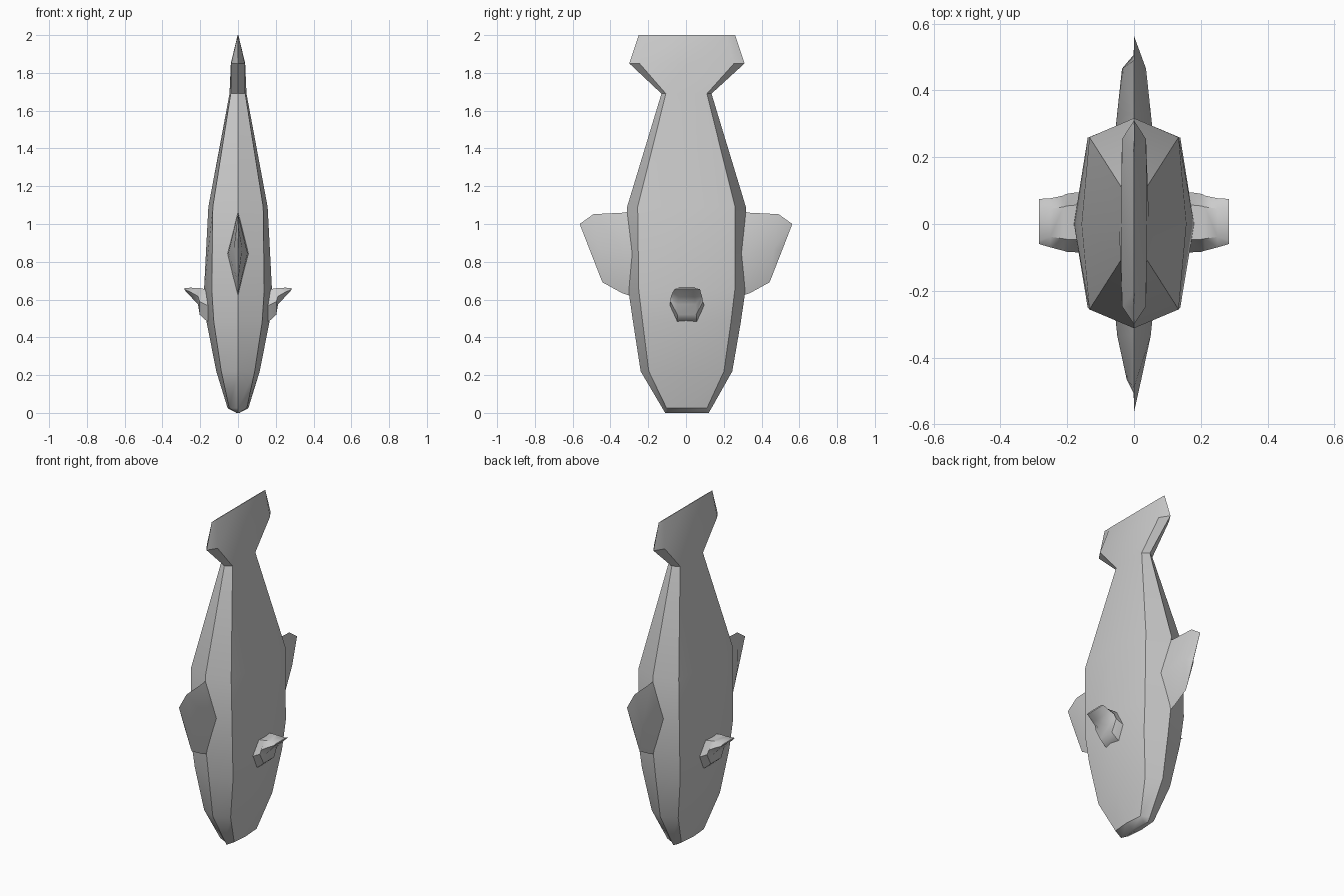
import bpy, math

if "Cube" in bpy.data.objects:
    bpy.data.objects.remove(bpy.data.objects["Cube"])


def loft(name, rings, angle=40):
    """Skin a list of equal-sized point rings and cap both ends."""
    n = len(rings[0])
    verts = [p for r in rings for p in r]
    faces = [(i * n + j, i * n + (j + 1) % n, (i + 1) * n + (j + 1) % n, (i + 1) * n + j)
             for i in range(len(rings) - 1) for j in range(n)]
    faces += [tuple(range(n))[::-1], tuple(range((len(rings) - 1) * n, len(rings) * n))]
    mesh = bpy.data.meshes.new(name)
    mesh.from_pydata(verts, [], faces)
    obj = bpy.data.objects.new(name, mesh)
    bpy.context.collection.objects.link(obj)
    bpy.ops.object.select_all(action='DESELECT')
    obj.select_set(True)
    bpy.context.view_layer.objects.active = obj
    bpy.ops.object.mode_set(mode='EDIT')
    bpy.ops.mesh.select_all(action='SELECT')
    bpy.ops.mesh.normals_make_consistent(inside=False)
    bpy.ops.object.mode_set(mode='OBJECT')
    bpy.ops.object.shade_smooth_by_angle(angle=math.radians(angle))
    return obj


def body_ring(z, w, back, front, k):
    """Eight-sided section: half width, +y and -y reach, shoulder width ratio."""
    s = 0.82
    return [(w, 0, z), (k * w, s * back, z), (0, back, z), (-k * w, s * back, z),
            (-w, 0, z), (-k * w, -s * front, z), (0, -front, z), (k * w, -s * front, z)]


# Body and tail, nose at the bottom
loft("body", [body_ring(*r) for r in (
    (0.00, 0.008, 0.12, 0.11, 0.9),
    (0.025, 0.055, 0.135, 0.125, 0.85),
    (0.22, 0.115, 0.245, 0.24, 0.77),
    (0.48, 0.166, 0.29, 0.28, 0.77),
    (0.65, 0.18, 0.315, 0.305, 0.77),
    (1.09, 0.157, 0.317, 0.312, 0.85),
    (1.69, 0.045, 0.135, 0.13, 0.85),
    (1.85, 0.038, 0.31, 0.30, 0.95),
    (2.00, 0.002, 0.26, 0.25, 1.0))])


def fin_ring(sign, lo, hi, t):
    """Diamond section between a lower and an upper (y, z) edge point."""
    ym, zm = (lo[0] + hi[0]) / 2 * sign, (lo[1] + hi[1]) / 2
    return [(0, lo[0] * sign, lo[1]), (t, ym, zm), (0, hi[0] * sign, hi[1]), (-t, ym, zm)]


# Large fins on the front and back edges
for name, sign, mid in (("back_fin", 1, 0.036), ("front_fin", -1, 0.022)):
    loft(name, [fin_ring(sign, *r) for r in (
        ((0.24, 0.60), (0.24, 1.08), 0.06),
        ((0.34, 0.635), (0.33, 1.06), 0.05),
        ((0.44, 0.69), (0.49, 1.052), mid),
        ((0.45, 0.71), (0.563, 1.0), 0.001))])


def side_ring(x, y0, y1, z0, z1):
    """Six-sided section of a side fin."""
    a, b, zm = y0 * 0.55, y1 * 0.6, z0 + (z1 - z0) * 0.5
    return [(x, y0, zm), (x, a, z0), (x, b, z0), (x, y1, zm), (x, b, z1), (x, a, z1)]


# Small side fins, mirrored across the body
side = loft("side_fins", [side_ring(*r) for r in (
    (0.13, -0.085, 0.095, 0.47, 0.65),
    (0.17, -0.085, 0.095, 0.49, 0.655),
    (0.203, -0.083, 0.09, 0.52, 0.66),
    (0.212, -0.08, 0.085, 0.575, 0.66),
    (0.25, -0.07, 0.077, 0.615, 0.663))]
    + [[(0.284, y, z) for y, z in ((-0.06, 0.655), (-0.05, 0.652), (0.05, 0.652),
                                   (0.075, 0.655), (0.05, 0.66), (-0.05, 0.66))]])
mirror = side.modifiers.new("mirror", 'MIRROR')
mirror.use_axis[0] = True
